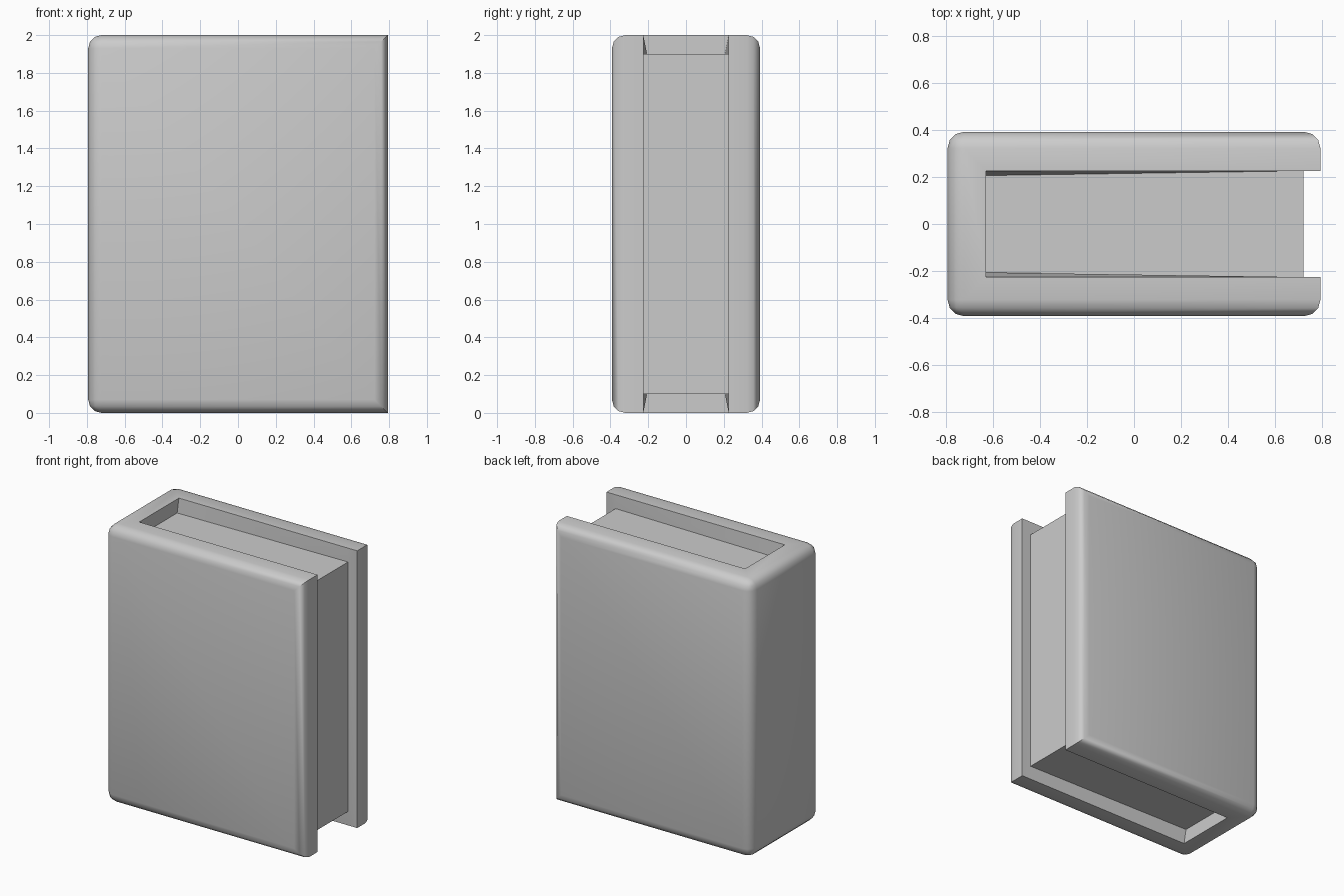
import bpy, bmesh, math

if "Cube" in bpy.data.objects:
    bpy.data.objects.remove(bpy.data.objects["Cube"])

HX, HY, H = 0.793, 0.392, 2.0     # outer half sizes and height
SPINE, FORE, IN = -0.63, 0.72, 0.226   # page block limits


def add_object(name, bm):
    bmesh.ops.recalc_face_normals(bm, faces=bm.faces)
    mesh = bpy.data.meshes.new(name)
    bm.to_mesh(mesh)
    bm.free()
    obj = bpy.data.objects.new(name, mesh)
    bpy.context.collection.objects.link(obj)
    return obj


def loft(name, rings):
    """Closed solid through equal-length rings of points."""
    bm = bmesh.new()
    loops = [[bm.verts.new(p) for p in ring] for ring in rings]
    bm.faces.new(loops[0])
    bm.faces.new(loops[-1])
    n = len(loops[0])
    for a, b in zip(loops, loops[1:]):
        for i in range(n):
            j = (i + 1) % n
            bm.faces.new((a[i], a[j], b[j], b[i]))
    return add_object(name, bm)


# Rounded book body: cover boards and spine edges are bevelled,
# the fore-edge ends stay square at top and bottom
bm = bmesh.new()
bmesh.ops.create_cube(bm, size=1)
for v in bm.verts:
    v.co = (v.co.x * 2 * HX, v.co.y * 2 * HY, (v.co.z + 0.5) * H)
edges = [e for e in bm.edges
         if not all(v.co.x > 0 for v in e.verts)
         or abs(e.verts[0].co.y - e.verts[1].co.y) < 0.01]
bmesh.ops.bevel(bm, geom=edges, offset=0.07, segments=3, profile=0.5,
                affect='EDGES', clamp_overlap=True)
book = add_object("book", bm)


# Fore-edge cutter: sets the pages back from the cover edge
def rect(z):
    return [(FORE, -IN, z), (1, -IN, z), (1, IN, z), (FORE, IN, z)]


cutters = [loft("fore_edge_cutter", [rect(-0.5), rect(2.5)])]


# Head and tail cutters: recesses that narrow towards the spine
def recess(z, y):
    return [(SPINE, -y, z), (FORE, -IN, z), (1, -IN, z),
            (1, IN, z), (FORE, IN, z), (SPINE, y, z)]


for name, inner, edge, out in (("head_cutter", 1.9, 2.0, 2.3),
                               ("tail_cutter", 0.1, 0.0, -0.3)):
    cutters.append(loft(name, [recess(inner, 0.206), recess(edge, IN),
                               recess(out, IN)]))

# Carve the page recesses, then drop the cutters
bpy.context.view_layer.objects.active = book
book.select_set(True)
for c in cutters:
    c.hide_render = True
    mod = book.modifiers.new(c.name, 'BOOLEAN')
    mod.operation = 'DIFFERENCE'
    mod.solver = 'EXACT'
    mod.object = c
    bpy.ops.object.modifier_apply(modifier=mod.name)
    bpy.data.objects.remove(c)

bpy.ops.object.shade_smooth_by_angle(angle=math.radians(35))
